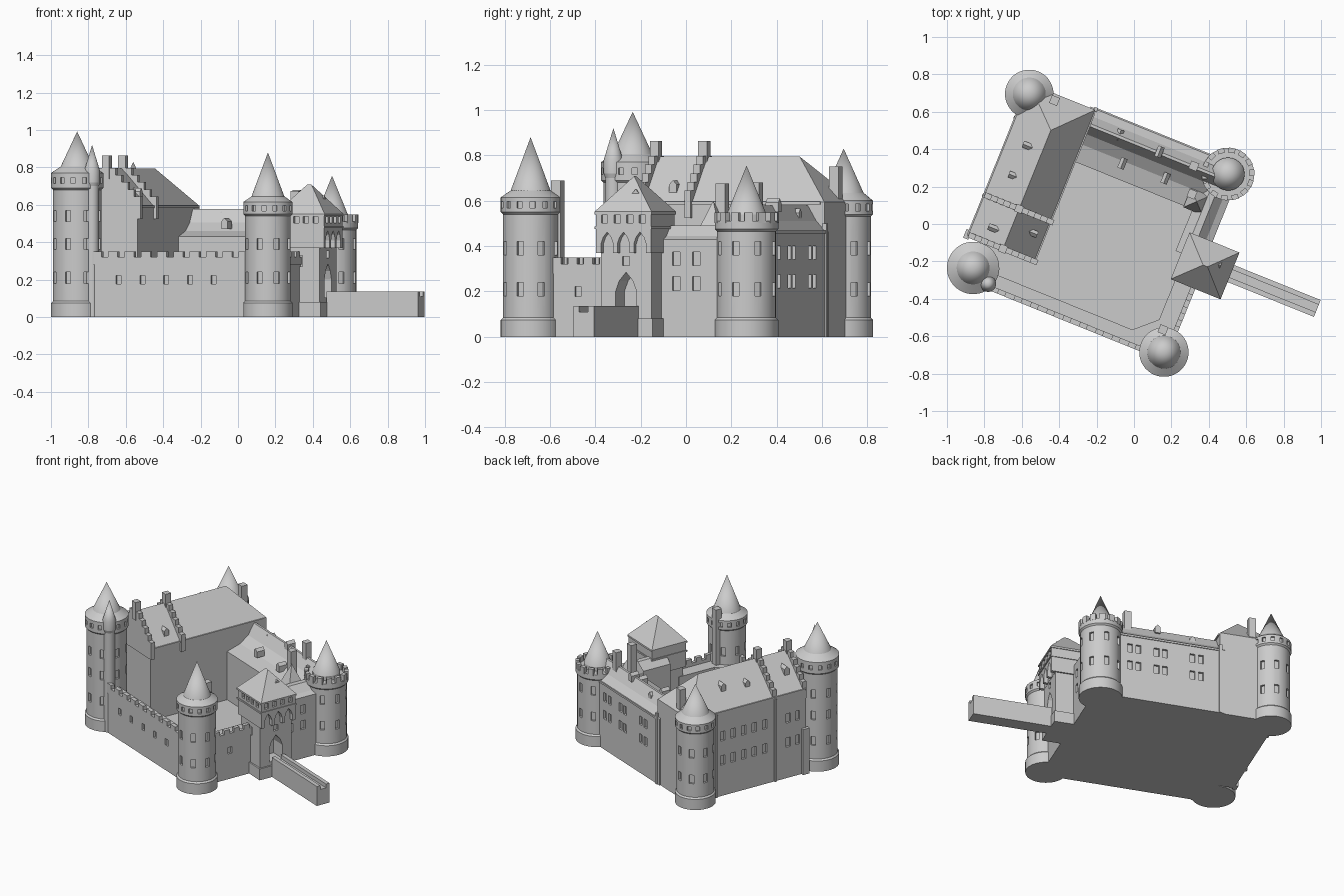
import bpy, bmesh, math
from mathutils import Matrix, Vector

if "Cube" in bpy.data.objects:
    bpy.data.objects.remove(bpy.data.objects["Cube"])

# Everything is laid out square to the walls, then turned by this angle
TURN = math.radians(-22)


def finish(name, bm):
    bmesh.ops.recalc_face_normals(bm, faces=bm.faces)
    me = bpy.data.meshes.new(name)
    bm.to_mesh(me)
    bm.free()
    ob = bpy.data.objects.new(name, me)
    ob.rotation_euler.z = TURN
    bpy.context.collection.objects.link(ob)
    return ob


def loc(x, y):
    """grid position -> wall-aligned position"""
    p = Matrix.Rotation(-TURN, 2) @ Vector((x, y))
    return p.x, p.y


def add_box(bm, c, s, ang=0):
    m = Matrix.Translation(c) @ Matrix.Rotation(ang, 4, 'Z') @ Matrix.Diagonal((*s, 1))
    bmesh.ops.create_cube(bm, size=1, matrix=m)


def boxes(name, items):
    bm = bmesh.new()
    for it in items:
        add_box(bm, *it)
    return finish(name, bm)


def block(name, a0, a1, b0, b1, z0, z1):
    return boxes(name, [(((a0 + a1) / 2, (b0 + b1) / 2, (z0 + z1) / 2), (a1 - a0, b1 - b0, z1 - z0))])


def hull(name, pts):
    bm = bmesh.new()
    for p in pts:
        bm.verts.new(p)
    bmesh.ops.convex_hull(bm, input=bm.verts)
    return finish(name, bm)


def extrude(name, pts, axis, lo, hi):
    """closed 2D outline swept along one axis"""
    put = {'a': lambda p, t: (t, p[0], p[1]), 'b': lambda p, t: (p[0], t, p[1]),
           'z': lambda p, t: (p[0], p[1], t)}[axis]
    bm = bmesh.new()
    f = bm.faces.new([bm.verts.new(put(p, lo)) for p in pts])
    r = bmesh.ops.extrude_face_region(bm, geom=[f])
    d = Vector(put((0, 0), hi - lo))
    bmesh.ops.translate(bm, vec=d, verts=[v for v in r['geom'] if isinstance(v, bmesh.types.BMVert)])
    return finish(name, bm)


def lathe(name, c, prof, n=40):
    bm = bmesh.new()
    vs = [bm.verts.new((r, 0, z)) for r, z in prof]
    es = [bm.edges.new(e) for e in zip(vs, vs[1:])]
    bmesh.ops.spin(bm, geom=vs + es, cent=(0, 0, 0), axis=(0, 0, 1), angle=math.tau, steps=n)
    bmesh.ops.remove_doubles(bm, verts=bm.verts, dist=1e-4)
    bmesh.ops.translate(bm, verts=bm.verts, vec=(*c, 0))
    ob = finish(name, bm)
    bpy.ops.object.select_all(action='DESELECT')
    ob.select_set(True)
    bpy.context.view_layer.objects.active = ob
    bpy.ops.object.shade_smooth_by_angle(angle=math.radians(18))
    return ob


def arch(bc, w, z0, zs, zt):
    """pointed arch outline"""
    return [(bc - w, z0), (bc + w, z0), (bc + w, zs), (bc + w * .65, zs + (zt - zs) * .55),
            (bc, zt), (bc - w * .65, zs + (zt - zs) * .55), (bc - w, zs)]


def cut(ob, cutter):
    m = ob.modifiers.new('cut', 'BOOLEAN')
    m.operation, m.solver, m.object = 'DIFFERENCE', 'EXACT', cutter
    cutter.hide_render = True
    cutter.hide_set(True)


# Round towers: centre, base radius, head bottom, head top, cone base, tip
towers = {
    'southwest': ((-.86, -.235), .14, .69, .77, .805, .992),
    'south': ((.16, -.685), .132, .55, .615, .645, .88),
    'northwest': ((-.56, .695), .13, .54, .6, .635, .83),
    'northeast': ((.503, .267), .14, .475, .51, .54, .755),
}
for nm, (c, r, h0, h1, zc, tip) in towers.items():
    p = loc(*c)
    rb = r - .01
    ne = nm == 'northeast'
    tower = lathe(nm + '_tower', p, [(0, 0), (r, 0), (r, .075), (rb, .085), (rb, h0 - .01), (r, h0),
                                     (r, h1), (.088, h1 if ne else zc), (.088, zc), (0, tip)][:7]
                  + [(.088, h1 + .001 if ne else zc)] + ([(.088, zc)] if ne else []) + [(0, tip)])
    # window recesses, evenly spaced round the shaft and the head
    rows = [.21, .39] + ([.54] if h0 > .6 else [])
    wins = [((p[0] + rb * math.cos(t), p[1] + rb * math.sin(t), z), (.03, .03, .06), t)
            for z in rows for t in (math.pi / 4 * k for k in range(8))]
    if ne:
        ring = [math.tau * k / 14 for k in range(14)]
        boxes('northeast_battlements', [((p[0] + (r - .012) * math.cos(t), p[1] + (r - .012) * math.sin(t), .525),
                                         (.026, .036, .045), t) for t in ring])
    else:
        wins += [((p[0] + r * math.cos(t), p[1] + r * math.sin(t), (h0 + h1) / 2), (.026, .024, .03), t)
                 for t in (math.tau * k / 14 for k in range(14))]
    cut(tower, boxes(nm + '_window_cutter', wins))

# Stair turret beside the tallest tower
lathe('stair_turret', loc(-.78, -.32), [(0, 0), (.036, 0), (.036, .7), (.043, .72), (.043, .78), (0, .92)], 24)

# Ground slab with courtyard floor, and raised wall walk
extrude('courtyard', [(-.7, -.6), (.42, -.6), (.42, .48), (-.79, .48), (-.79, -.39), (-.7, -.39)], 'z', 0, .09)
south_wall = block('south_wall', -.7, .42, -.615, -.527, 0, .3)
east_wall = block('east_wall', .316, .43, -.6, -.15, 0, .3)
extrude('wall_corner', [(.2, -.53), (.32, -.53), (.32, -.42)], 'z', .05, .3)

# Parapets and merlons
block('south_parapet', -.62, .33, -.619, -.592, .28, .322)
block('east_parapet', .408, .434, -.5, -.15, .28, .322)
boxes('south_merlons', [((-.565 + .094 * i, -.6055, .335), (.055, .027, .03)) for i in range(10)])
boxes('east_merlons', [((.421, -.44 + .075 * i, .335), (.026, .042, .03)) for i in range(4)])
cut(south_wall, boxes('south_window_cutter', [((-.44 + .137 * i, -.615, .2), (.03, .03, .045)) for i in range(5)]))
cut(east_wall, boxes('east_window_cutter', [((.43, -.34, .2), (.03, .03, .045))]))

# Great hall with one hipped end
W, E, R = -.8, -.42, -.6
hall = hull('great_hall', [(a, b, z) for a in (W, E) for b in (-.394, .488) for z in (0, .595)]
            + [(R, -.394, .795), (R, .298, .795)])
boxes('hall_eaves', [((W, .04, .59), (.014, .86, .012)), ((E, .04, .59), (.014, .86, .012))])
steps = []
for b in (-.385, -.155):
    for i in range(-5, 6):
        steps.append(((R + .036 * i, b, .68 - abs(i) * .019), (.036, .03, .31 - abs(i) * .038)))
    steps.append(((R, b, .8), (.042, .042, .125)))
boxes('stepped_gables', steps)
cut(hall, boxes('hall_window_cutter', [((W, b, z), (.03, .034, .065)) for z in (.25, .42)
                                       for b in (-.33, -.26, -.08, .0, .08, .16, .24)]))
boxes('hall_pilasters', [((W, b, .29), (.02, .018, .58)) for b in (-.16, .29)])
block('hall_buttress', -.82, -.79, -.41, -.36, 0, .32)

# North wing with bell-cast roof
wing = extrude('north_wing', [(.495, 0), (.495, .465), (.45, .51), (.41, .578), (.395, .578), (.35, .505),
                              (.29, .46), (.19, .43), (.19, 0)], 'a', -.45, .34)
block('north_eaves', -.42, .3, .488, .5, .455, .468)
cut(wing, boxes('north_window_cutter', [((a + d, .495, z), (.034, .03, .06)) for z in (.245, .37)
                                        for a in (-.26, -.02, .16) for d in (-.028, .028)]))
block('north_pilaster', -.43, -.41, .48, .502, 0, .5)

# East range between gatehouse and northeast tower
east = extrude('east_range', [(.425, 0), (.425, .43), (.39, .445), (.345, .49), (.31, .49), (.26, .44), (.26, 0)],
               'b', -.05, .4)
cut(east, boxes('range_window_cutter', [((.425, b, z), (.03, .036, .06)) for b in (.125, .22)
                                        for z in (.235, .345)]))
pa, pb = loc(.335, .12)
hull('range_spire', [(pa + i, pb + j, z) for i in (-.055, .055) for j in (-.055, .055) for z in (.4, .46)]
     + [(pa, pb, .6)])

# Gatehouse: body with pointed gate, overhanging fighting storey, hipped roof
body = block('gatehouse', .32, .545, -.185, .055, 0, .5)
cut(body, extrude('gate_cutter', arch(-.065, .05, .105, .2, .285), 'a', .44, .7))
cut(body, boxes('gate_side_cutter', [((.545, -.065, .335), (.03, .035, .04)), ((.43, -.185, .3), (.035, .03, .06))]))
block('gate_plinth', .31, .555, -.195, .065, 0, .08)
upper = block('gate_upper_storey', .298, .575, -.195, .065, .37, .55)
for i in range(3):
    cut(upper, extrude(f'corbel_cutter_{i}', arch(-.065 + (i - 1) * .078, .029, .35, .41, .462), 'a', .546, .7))
cut(upper, boxes('gate_window_cutter',
                 [((.575, -.065 + (i - 1.5) * .06, .52), (.03, .03, .035)) for i in range(4)]
                 + [((.36 + .055 * i, -.195, .52), (.03, .03, .035)) for i in range(4)]))
hull('gate_roof', [(a, b, z) for a in (.292, .58) for b in (-.2, .07) for z in (.54, .552)]
     + [(.425, -.065, .708), (.45, -.065, .708)])
block('gate_string_course', .293, .58, -.2, .07, .475, .486)

# Bridge with a sunken roadway
extrude('bridge', [(-.1, 0), (-.003, 0), (-.003, .137), (-.03, .137), (-.03, .11), (-.073, .11),
                   (-.073, .137), (-.1, .137)], 'a', .55, 1.078)

# Chimneys: grid x, y, bottom, top
boxes('chimneys', [((*loc(x, y), (z0 + z1) / 2), (.045, .045, z1 - z0)) for x, y, z0, z1 in (
    (.155, -.565, .3, .69), (-.425, .66, .4, .75), (.32, .31, .4, .68), (.31, .16, .4, .675))])


def dormer(name, x, y, z, ang):
    """small gabled dormer facing the given direction"""
    m = Matrix.Translation((*loc(x, y), z)) @ Matrix.Rotation(ang, 4, 'Z')
    hull(name, [m @ Vector((f, s, h)) for f in (-.04, .02)
                for s, h in ((-.018, -.03), (.018, -.03), (-.018, .012), (.018, .012), (0, .03))])


H = math.pi / 2
for i, d in enumerate([(-.065, .315, .5, -H), (.165, .235, .49, -H), (-.075, .486, .535, H),
                       (.14, .395, .58, H), (-.575, .42, .71, math.pi),
                       (-.65, .26, .69, math.pi), (-.76, -.02, .71, math.pi), (-.535, -.05, .66, 0),
                       (.445, -.215, .62, 0), (.43, -.29, .605, -H)]):
    dormer(f'dormer_{i}', *d)
